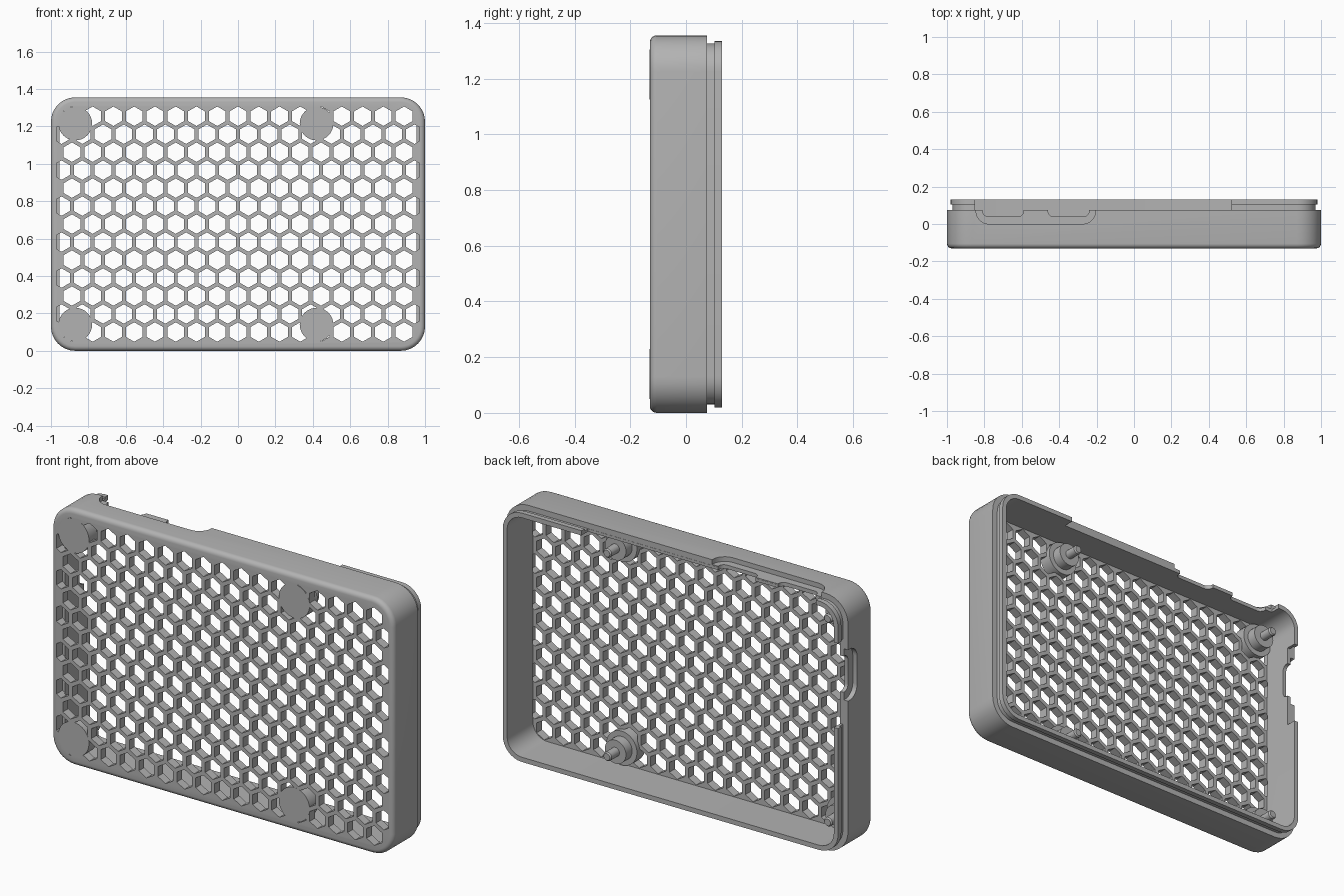
import bpy
import bmesh
from math import sin, cos, pi, sqrt, radians

W, H = 2.0, 1.355          # outer width and height
FRONT, RIM, BACK = -0.13, 0.075, 0.13
WALL, FLOOR = 0.045, -0.085

if "Cube" in bpy.data.objects:
    bpy.data.objects.remove(bpy.data.objects["Cube"], do_unlink=True)

grey = bpy.data.materials.new("grey_plastic")
grey.use_nodes = True
grey.diffuse_color = (0.45, 0.45, 0.45, 1)
grey.node_tree.nodes["Principled BSDF"].inputs["Base Color"].default_value = (0.45, 0.45, 0.45, 1)


def finish(name, bm):
    bmesh.ops.recalc_face_normals(bm, faces=bm.faces)
    mesh = bpy.data.meshes.new(name)
    bm.to_mesh(mesh)
    bm.free()
    mesh.materials.append(grey)
    obj = bpy.data.objects.new(name, mesh)
    bpy.context.collection.objects.link(obj)
    return obj


def activate(obj):
    bpy.ops.object.select_all(action='DESELECT')
    obj.select_set(True)
    bpy.context.view_layer.objects.active = obj


def smooth(obj):
    activate(obj)
    bpy.ops.object.shade_smooth_by_angle(angle=radians(30))


def skin(bm, loops):
    """Closed solid through a series of equal-length point loops."""
    rings = [[bm.verts.new(p) for p in loop] for loop in loops]
    n = len(rings[0])
    for a, b in zip(rings, rings[1:]):
        for i in range(n):
            j = (i + 1) % n
            bm.faces.new((a[i], a[j], b[j], b[i]))
    bm.faces.new(rings[0])
    bm.faces.new(rings[-1])


def prism(bm, pts, lo, hi, axis):
    """Extrude a 2D outline along an axis."""
    place = {'x': lambda a, b, t: (t, b, a),
             'y': lambda a, b, t: (a, t, b),
             'z': lambda a, b, t: (a, b, t)}[axis]
    skin(bm, [[place(a, b, t) for a, b in pts] for t in (lo, hi)])


def rounded_rect(inset, y, radius=0.13, steps=8):
    r = radius - inset
    cx, cz = W / 2 - radius, H / 2 - radius
    pts = []
    for q, (sx, sz) in enumerate([(1, 1), (-1, 1), (-1, -1), (1, -1)]):
        for k in range(steps + 1):
            a = (q + k / steps) * pi / 2
            pts.append((sx * cx + r * cos(a), y, H / 2 + sz * cz + r * sin(a)))
    return pts


def u_shape(a0, a1, bottom, r):
    """Open-topped slot outline with rounded lower corners."""
    pts = [(a1, 0.3), (a0, 0.3)]
    for k in range(7):
        t = pi + k / 6 * pi / 2
        pts.append((a0 + r + r * cos(t), bottom + r + r * sin(t)))
    for k in range(7):
        t = 1.5 * pi + k / 6 * pi / 2
        pts.append((a1 - r + r * cos(t), bottom + r + r * sin(t)))
    return pts


def cut(obj, name, bm):
    cutter = finish(name, bm)
    cutter.hide_render = True
    activate(obj)
    mod = obj.modifiers.new(name, 'BOOLEAN')
    mod.operation = 'DIFFERENCE'
    mod.solver = 'EXACT'
    mod.object = cutter
    bpy.ops.object.modifier_apply(modifier=mod.name)
    bpy.data.objects.remove(cutter, do_unlink=True)


# Tray: rounded front edge, side wall, undercut lip, hollow inside
fillet = 0.025
section = []
for k in range(6):
    a = k / 5 * pi / 2
    section.append((fillet * (1 - sin(a)), FRONT + fillet * (1 - cos(a))))
section += [(0, RIM), (0.03, RIM), (0.03, 0.103), (0.02, 0.103),
            (0.02, BACK), (WALL, BACK), (WALL, FLOOR)]
bm = bmesh.new()
skin(bm, [rounded_rect(i, y) for i, y in section])
tray = finish("case_tray", bm)

# Honeycomb grille
pitch, half = 0.111, 0.045
r = half * 2 / sqrt(3)
bm = bmesh.new()
for row in range(13):
    z = H / 2 + (row - 6) * pitch * sqrt(3) / 2
    odd = row % 2
    for col in range(-9 if odd else -8, 9):
        x = (col + odd / 2) * pitch
        right = min(half, 0.97 - x)
        left = min(half, 0.97 + x)
        zr, zl = r - right / sqrt(3), r - left / sqrt(3)
        prism(bm, [(x, z + r), (x - left, z + zl), (x - left, z - zl),
                   (x, z - r), (x + right, z - zr), (x + right, z + zr)],
              FRONT - 0.1, FLOOR + 0.004, 'y')
cut(tray, "grille_cutter", bm)

# Gaps in the lip along the top and one side
bm = bmesh.new()
prism(bm, [(-0.85, RIM + 0.001), (0.52, RIM + 0.001), (0.52, 0.3), (-0.85, 0.3)], H - 0.1, H + 0.1, 'z')
cut(tray, "top_lip_cutter", bm)
bm = bmesh.new()
prism(bm, [(0.69, RIM + 0.001), (1.14, RIM + 0.001), (1.14, 0.3), (0.69, 0.3)], -1.1, -0.9, 'x')
cut(tray, "side_lip_cutter", bm)

# Shallow plug recesses in the outer wall
bm = bmesh.new()
prism(bm, u_shape(-0.845, -0.205, 0.0, 0.07), H - 0.025, H + 0.1, 'z')
prism(bm, u_shape(0.82, 1.09, 0.0, 0.06), -1.1, -W / 2 + 0.025, 'x')
cut(tray, "recess_cutter", bm)

# Port openings through the wall
bm = bmesh.new()
for x0 in (-0.81, -0.46):
    prism(bm, u_shape(x0, x0 + 0.22, 0.04, 0.03), H - 0.1, H + 0.1, 'z')
prism(bm, u_shape(0.86, 1.05, 0.04, 0.03), -1.1, -0.9, 'x')
cut(tray, "port_cutter", bm)
smooth(tray)

# Standoffs: flush base disc, post and locating pin
profile = [(0.09, FRONT - 0.0003), (0.09, -0.062), (0.062, -0.062),
           (0.062, -0.01), (0.024, -0.01), (0.024, 0.055), (0.018, 0.062)]
for side, x in (("right", -0.87), ("left", 0.42)):
    for level, z in (("lower", 0.14), ("upper", H - 0.14)):
        bm = bmesh.new()
        skin(bm, [[(x + rad * cos(k * pi / 16), y, z + rad * sin(k * pi / 16))
                   for k in range(32)] for rad, y in profile])
        smooth(finish(f"{level}_{side}_standoff", bm))
